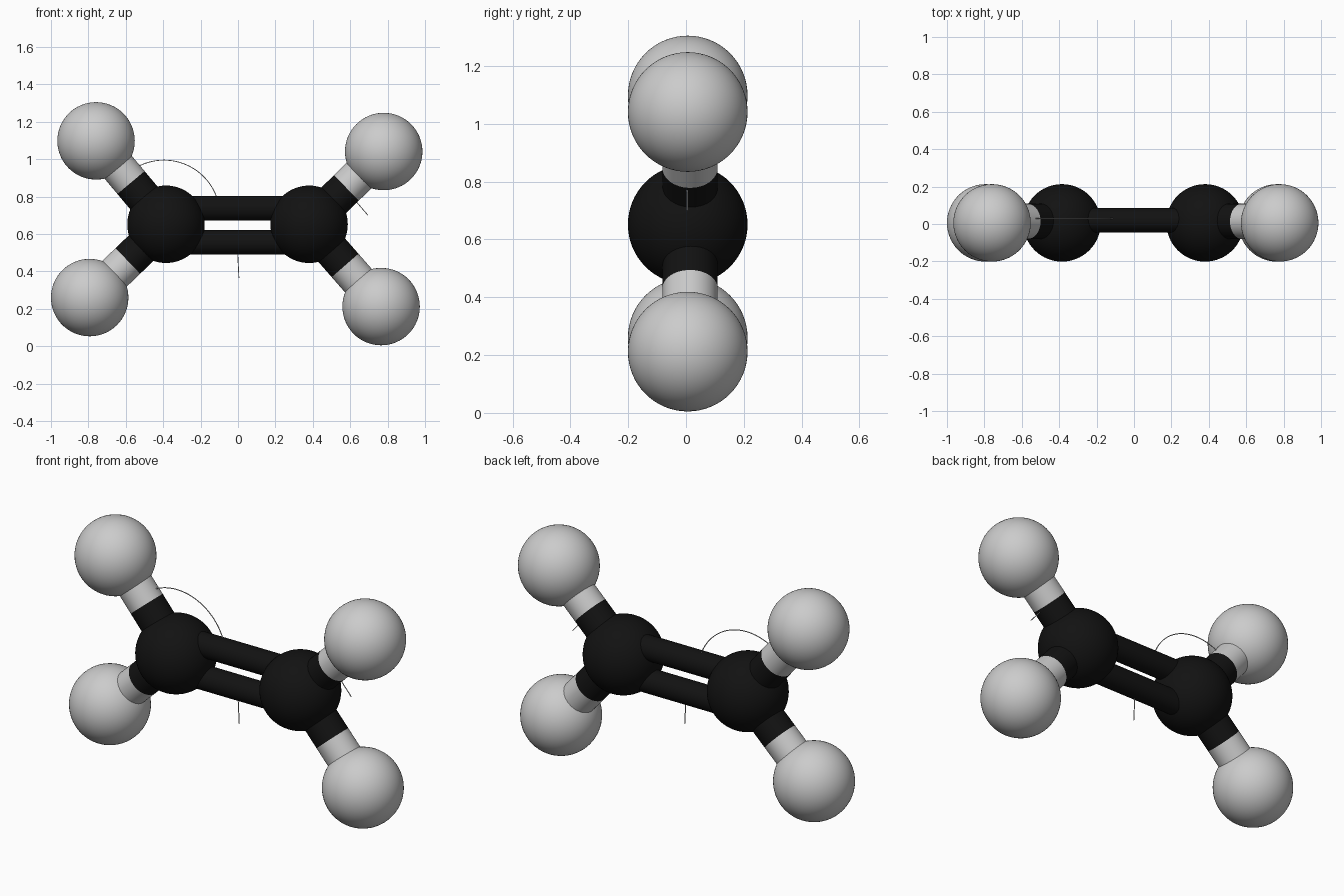
import bpy, math
from mathutils import Vector

if "Cube" in bpy.data.objects:
    bpy.data.objects.remove(bpy.data.objects["Cube"])

Y = 0.006
R_ATOM = 0.207

black = bpy.data.materials.new("carbon_black")
black.diffuse_color = (0.006, 0.006, 0.006, 1)
black.use_nodes = True
black.node_tree.nodes["Principled BSDF"].inputs["Base Color"].default_value = black.diffuse_color


def finish(ob, name, mat):
    ob.name = name
    if mat:
        ob.data.materials.append(mat)
    bpy.ops.object.shade_smooth_by_angle()
    return ob


def atom(name, pos, mat=None):
    bpy.ops.mesh.primitive_uv_sphere_add(segments=64, ring_count=32, radius=R_ATOM, location=pos)
    return finish(bpy.context.object, name, mat)


def rod(name, a, b, r, mat=None):
    a, b = Vector(a), Vector(b)
    d = b - a
    bpy.ops.mesh.primitive_cylinder_add(vertices=48, radius=r, depth=d.length, location=(a + b) / 2)
    ob = bpy.context.object
    ob.rotation_euler = d.to_track_quat('Z', 'Y').to_euler()
    return finish(ob, name, mat)


def thin_line(name, pts, r=0.0025):
    cu = bpy.data.curves.new(name, 'CURVE')
    cu.dimensions = '3D'
    cu.bevel_depth = r
    cu.bevel_resolution = 1
    cu.use_fill_caps = True
    sp = cu.splines.new('POLY')
    sp.points.add(len(pts) - 1)
    for p, co in zip(sp.points, pts):
        p.co = (*co, 1)
    ob = bpy.data.objects.new(name, cu)
    bpy.context.collection.objects.link(ob)


# Carbon atoms
carbons = {"left": Vector((-0.385, Y, 0.652)), "right": Vector((0.38, Y, 0.652))}
for side, c in carbons.items():
    atom(f"carbon_{side}", c, black)

# Hydrogen atoms with two-tone single bonds
hydrogens = [
    ("left", "upper", -0.759, 1.098),
    ("left", "lower", -0.793, 0.260),
    ("right", "upper", 0.779, 1.041),
    ("right", "lower", 0.765, 0.212),
]
for side, level, x, z in hydrogens:
    h = Vector((x, Y, z))
    atom(f"hydrogen_{side}_{level}", h)
    off = Vector((0, 0.008, 0))
    a, b = carbons[side] + off, h + off
    mid = (a + b) / 2
    rod(f"bond_dark_half_{side}_{level}", a, mid, 0.095, black)
    rod(f"bond_light_half_{side}_{level}", mid, b, 0.095)

# Double bond
for level, z in (("upper", 0.738), ("lower", 0.556)):
    rod(f"double_bond_{level}", (-0.385, 0.02, z), (0.38, 0.02, z), 0.065, black)

# Angle arc and dimension leader lines
arc = []
for i in range(33):
    t = math.radians(19 + 98 * i / 32)
    arc.append((-0.396 + 0.30 * math.cos(t), 0.03, 0.695 + 0.30 * math.sin(t)))
thin_line("angle_arc", arc)
thin_line("side_bond_leader", [(0.62, 0.004, 0.787), (0.695, 0.004, 0.70)])
thin_line("double_bond_leader", [(-0.002, 0.004, 0.50), (0.005, 0.004, 0.364)])
